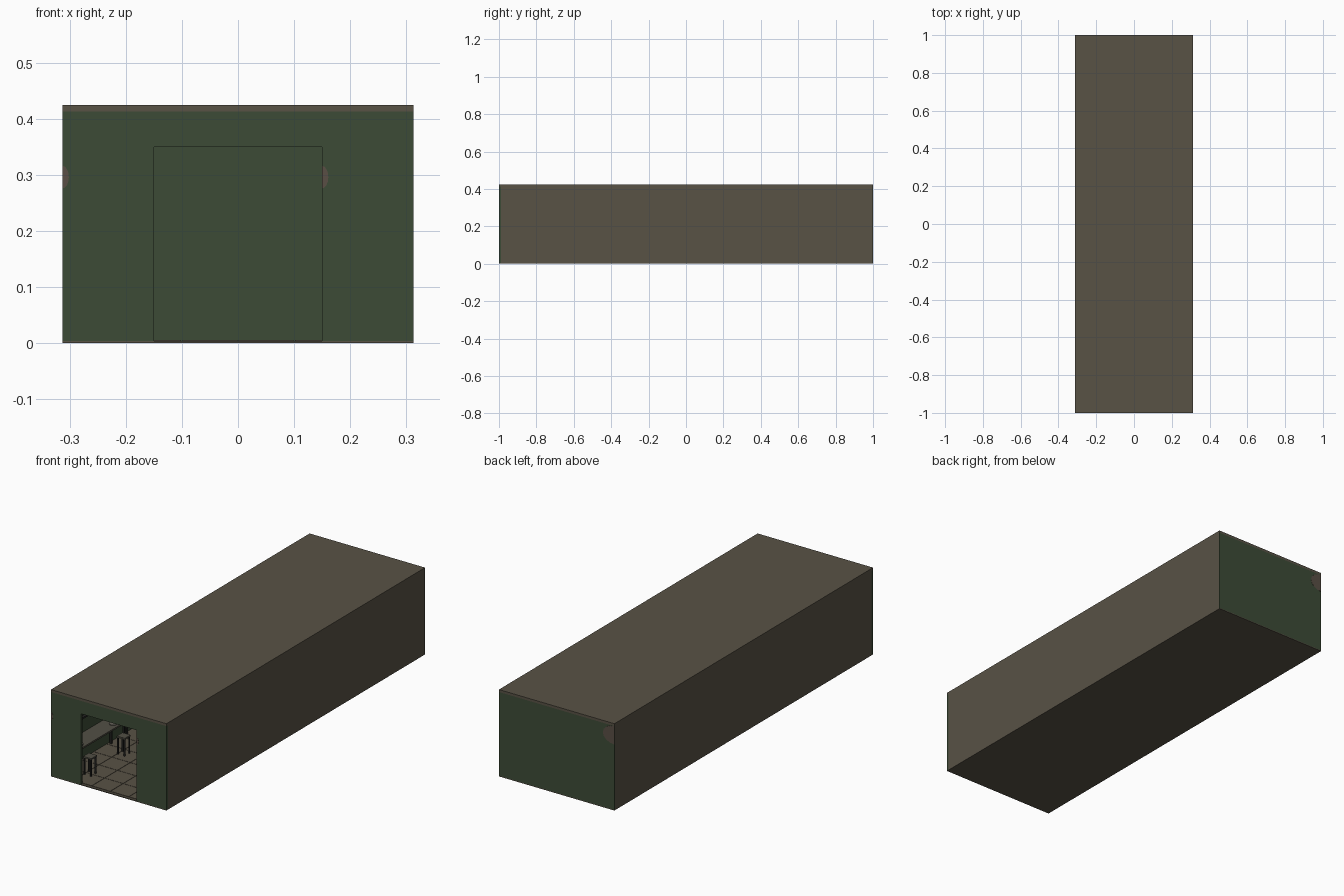
import bpy, bmesh, math
from mathutils import Matrix, Vector

if "Cube" in bpy.data.objects:
    bpy.data.objects.remove(bpy.data.objects["Cube"])

W, L, H = 0.3125, 1.0, 0.425          # half width, half length, height
T = 0.012                             # wall thickness


def mat(name, rgb):
    m = bpy.data.materials.new(name)
    m.diffuse_color = (*rgb, 1)
    m.use_nodes = True
    m.node_tree.nodes["Principled BSDF"].inputs["Base Color"].default_value = m.diffuse_color
    return m


GREEN = mat("dark green paint", (0.046, 0.071, 0.037))
BROWN = mat("grey brown concrete", (0.098, 0.084, 0.060))
RUST = mat("worn brown patch", (0.100, 0.078, 0.060))
METAL = mat("dark metal", (0.020, 0.020, 0.018))
TABLE = mat("table top", (0.085, 0.080, 0.060))
PLATE = mat("dull plate", (0.13, 0.12, 0.10))


def finish(bm, name, material):
    me = bpy.data.meshes.new(name)
    bmesh.ops.recalc_face_normals(bm, faces=bm.faces[:])
    bm.to_mesh(me)
    bm.free()
    me.materials.append(material)
    ob = bpy.data.objects.new(name, me)
    bpy.context.collection.objects.link(ob)
    return ob


def add_box(bm, x0, x1, y0, y1, z0, z1):
    c = Vector(((x0 + x1) / 2, (y0 + y1) / 2, (z0 + z1) / 2))
    s = Matrix.Diagonal((x1 - x0, y1 - y0, z1 - z0, 1))
    bmesh.ops.create_cube(bm, size=1, matrix=Matrix.Translation(c) @ s)


def add_disc(bm, x, y, z, r, h, n=10):
    bmesh.ops.create_cone(bm, cap_ends=True, segments=n, radius1=r, radius2=r,
                          depth=h, matrix=Matrix.Translation((x, y, z + h / 2)))


def boxes(name, material, items):
    bm = bmesh.new()
    for b in items:
        add_box(bm, *b)
    return finish(bm, name, material)


# shell: floor, roof and long side walls
boxes("floor", BROWN, [(-W, W, -L, L, 0, 0.004)])
boxes("roof", BROWN, [(-W, W, -L, L, 0.413, H)])
boxes("right_side_wall", BROWN, [(W - T, W, -L + T, L - 0.003, 0.004, 0.413)])
boxes("left_side_wall", BROWN, [(-W, -W + T, -L + T, L - 0.003, 0.004, 0.413)])
boxes("back_wall", GREEN, [(-W, W, L - 0.003, L, 0.004, 0.413)])


# front wall with a doorway, extruded from its outline
bm = bmesh.new()
outline = [(-W, 0.002), (-0.15, 0.002), (-0.15, 0.35), (0.15, 0.35),
           (0.15, 0.002), (W, 0.002), (W, 0.413), (-W, 0.413)]
face = bm.faces.new([bm.verts.new((x, -L, z)) for x, z in outline])
ext = bmesh.ops.extrude_face_region(bm, geom=[face])
bmesh.ops.translate(bm, vec=(0, T, 0),
                    verts=[v for v in ext["geom"] if isinstance(v, bmesh.types.BMVert)])
finish(bm, "front_wall", GREEN)


# worn half-round patches on the end walls
def patch(name, x, y, z, rx, rz):
    bm = bmesh.new()
    pts = []
    for i in range(9):
        a = -math.pi / 2 + math.pi * i / 8
        pts.append((x + rx * math.cos(a), min(z + rz * math.sin(a), 0.413)))
    s = 1 if y > 0 else -1
    f = bm.faces.new([bm.verts.new((px, y, pz)) for px, pz in pts])
    e = bmesh.ops.extrude_face_region(bm, geom=[f])
    bmesh.ops.translate(bm, vec=(0, s * 0.0008, 0),
                        verts=[v for v in e["geom"] if isinstance(v, bmesh.types.BMVert)])
    finish(bm, name, RUST)


patch("front_left_patch", -W, -L, 0.296, 0.011, 0.02)
patch("front_right_patch", 0.15, -L, 0.296, 0.011, 0.02)
patch("back_patch", -W, L, 0.368, 0.062, 0.045)

# floor tiles separated by thin joints
bm = bmesh.new()
nx, ny = 6, 20
sx, sy = (2 * W - 2 * T) / nx, (2 * L - T) / ny
for i in range(nx):
    for j in range(ny):
        x, y = -W + T + i * sx, -L + T + j * sy
        add_box(bm, x + 0.001, x + sx - 0.001, y + 0.001,
                min(y + sy - 0.001, L - 0.004), 0.004, 0.006)
finish(bm, "floor_tiles", BROWN)

# furniture along both walls
for side, label in ((-1, "left"), (1, "right")):
    def span(a, b):
        return tuple(sorted((side * a, side * b)))

    # inner wall lining and rail
    boxes(label + "_wall_lining", GREEN,
          [(*span(0.298, 0.301), -0.985, 0.995, 0.006, 0.412)])
    boxes(label + "_wall_rail", METAL,
          [(*span(0.285, 0.298), -0.95, 0.97, 0.208, 0.216)])

    tops, legs, seats = [], [], []
    dishes, cups = bmesh.new(), bmesh.new()
    for k in range(4):
        yc = -0.76 + 0.49 * k
        tops.append((*span(0.205, 0.295), yc - 0.2, yc + 0.2, 0.128, 0.136))
        for dy in (-0.185, 0.185):
            for x in (0.215, 0.285):
                legs.append((*span(x - 0.004, x + 0.004), yc + dy - 0.004,
                             yc + dy + 0.004, 0.006, 0.128))
        for dy in (-0.13, 0.13):
            y = yc + dy
            # stool seat and four legs
            seats.append((*span(0.156, 0.2), y - 0.022, y + 0.022, 0.088, 0.095))
            for x in (0.16, 0.196):
                for d in (-0.018, 0.018):
                    legs.append((*span(x - 0.003, x + 0.003), y + d - 0.003,
                                 y + d + 0.003, 0.006, 0.088))
            add_disc(dishes, side * 0.235, y, 0.136, 0.018, 0.003, 12)
            add_disc(cups, side * 0.255, y + 0.035, 0.136, 0.007, 0.014, 8)
    boxes(label + "_table_tops", TABLE, tops)
    boxes(label + "_furniture_legs", METAL, legs)
    boxes(label + "_stool_seats", TABLE, seats)
    finish(dishes, label + "_plates", PLATE)
    finish(cups, label + "_cups", METAL)

# keep the overall length exactly two units
for ob in bpy.data.objects:
    if ob.name.endswith("_patch"):
        for v in ob.data.vertices:
            v.co.y *= 1.0
